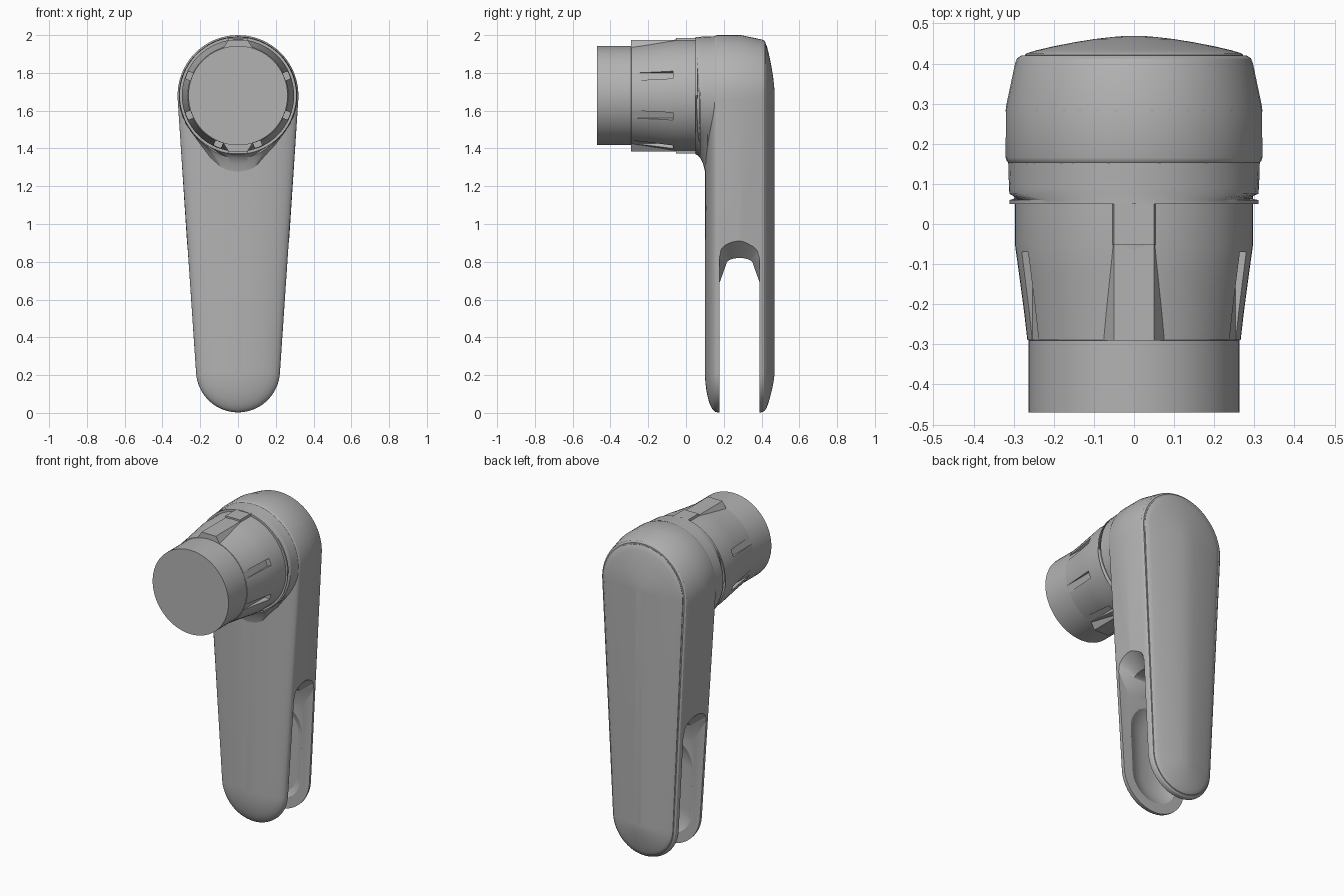
import bpy, bmesh, math
from mathutils import Matrix, Vector

cube = bpy.data.objects.get("Cube")
if cube:
    bpy.data.objects.remove(cube, do_unlink=True)

GREY = (0.45, 0.45, 0.45, 1)
grey = bpy.data.materials.new("satin_grey")
grey.use_nodes = True
grey.diffuse_color = GREY
grey.node_tree.nodes["Principled BSDF"].inputs["Base Color"].default_value = GREY

HUB_Z, TOE_Z = 1.68, 0.225
HUB_R, TOE_R = 0.32, 0.222
SLOT_Y = 0.284


def finish(name, bm):
    bmesh.ops.remove_doubles(bm, verts=bm.verts, dist=1e-5)
    bmesh.ops.recalc_face_normals(bm, faces=bm.faces)
    mesh = bpy.data.meshes.new(name)
    bm.to_mesh(mesh)
    bm.free()
    ob = bpy.data.objects.new(name, mesh)
    bpy.context.collection.objects.link(ob)
    mesh.materials.append(grey)
    return ob


def loft(name, sections):
    """Skin a list of closed point loops and cap both ends."""
    bm = bmesh.new()
    loops = [[bm.verts.new(p) for p in s] for s in sections]
    n = len(loops[0])
    for a, b in zip(loops, loops[1:]):
        for i in range(n):
            j = (i + 1) % n
            bm.faces.new((a[i], a[j], b[j], b[i]))
    bm.faces.new(loops[0])
    bm.faces.new(loops[-1])
    return finish(name, bm)


def capsule(y, r_top, r_low, z_top=HUB_Z, z_low=TOE_Z, seg=32):
    """Tapered capsule outline in the xz plane."""
    gap = z_top - z_low
    tilt = math.asin((r_top - r_low) / gap) if gap > 0.05 else 0
    pts = []
    for r, z, start, sweep in ((r_top, z_top, -tilt, math.pi + 2 * tilt),
                               (r_low, z_low, math.pi + tilt, math.pi - 2 * tilt)):
        for i in range(seg + 1):
            a = start + sweep * i / seg
            pts.append((r * math.cos(a), y, z + r * math.sin(a)))
    return pts


def circle(y, r):
    return capsule(y, r, r, HUB_Z, HUB_Z)


def prism(name, half_base, half_top, z0, z1, y0, y1):
    """Trapezoid in xz, extruded along y."""
    outline = ((-half_base, z0), (half_base, z0), (half_top, z1), (-half_top, z1))
    return loft(name, [[(x, y, z) for x, z in outline] for y in (y0, y1)])


def cut(target, cutter):
    cutter.hide_render = True
    mod = target.modifiers.new("cut", 'BOOLEAN')
    mod.operation = 'DIFFERENCE'
    mod.solver = 'EXACT'
    mod.object = cutter
    bpy.context.view_layer.objects.active = target
    bpy.ops.object.modifier_apply(modifier=mod.name)
    bpy.data.objects.remove(cutter, do_unlink=True)


# Long arm: domed front, tapering flanks, rim at the back
sections = []
for i in range(1, 13):
    t = math.radians(7.5 * i)
    f = math.sin(t)
    sections.append(capsule(0.165 - 0.065 * math.cos(t), HUB_R * f, TOE_R * f))
for y, rt, rb in ((0.29, 0.32, 0.225), (0.40, 0.297, 0.222),
                  (0.413, 0.292, 0.217), (0.42, 0.282, 0.208)):
    sections.append(capsule(y, rt, rb))
arm = loft("arm", sections)

# Domed back cover, set just inside the rim
dome = ((0.95, 0.41), (0.95, 0.422), (0.93, 0.426), (0.85, 0.433), (0.7, 0.443),
        (0.52, 0.453), (0.35, 0.461), (0.2, 0.466), (0.08, 0.469))
cover = loft("back_cover", [capsule(y, 0.287 * f, 0.215 * f) for f, y in dome])


# Open slot between the two lower plates, flared at its mouth
def slot_section(x, shoulder, half, top, base):
    right = [(0.106, -0.2), (0.106, base)]
    right += [(half * math.cos(a), shoulder + (top - shoulder) * math.sin(a))
              for a in (math.pi / 16 * k for k in range(8))]
    pts = right + [(0, top)] + [(-y, z) for y, z in reversed(right)]
    return [(x, SLOT_Y + y, z) for y, z in pts]


mouth = (0.85, 0.104, 0.91, 0.84)
throat = (0.79, 0.07, 0.82, 0.69)
slot = loft("slot_cutter", [slot_section(x, *(mouth if abs(x) > 0.2 else throat))
                            for x in (-0.5, -0.27, -0.18, 0.18, 0.27, 0.5)])

# Hollow inner faces of the two plates
hollow = []
for i in range(1, 12):
    t = math.radians(15 * i)
    f = min(1, 1.1 * math.sin(t))
    hollow.append(capsule(SLOT_Y - 0.15 * math.cos(t), 0.222 * f, 0.205 * f, 0.5))
cut(arm, slot)
cut(arm, loft("hollow_cutter", hollow))
# trim the cover's inner side where the hollow would reach it is not needed

# Round hub with a soft blend running down the front of the arm
blend = ((0.05, 0.31, 0, 0.31), (0.06, 0.31, 0.03, 0.285), (0.075, 0.311, 0.08, 0.25),
         (0.09, 0.312, 0.16, 0.20), (0.10, 0.312, 0.26, 0.14), (0.115, 0.313, 0.36, 0.10),
         (0.15, 0.314, 0.36, 0.10), (0.285, 0.32, 0.30, 0.12))
hub = loft("hub", [capsule(y, rt, rb, HUB_Z, HUB_Z - drop) for y, rt, drop, rb in blend])

# Stepped nozzle: straight spigot, flared sleeve and neck
profile = ((-0.47, 0.263), (-0.29, 0.263), (-0.289, 0.266), (-0.22, 0.274),
           (-0.13, 0.286), (-0.05, 0.297), (0.08, 0.297))
nozzle = loft("nozzle", [circle(y, r) for y, r in profile])

# Grooves around the sleeve
for deg in (22, -22, 158, 202, -68, 248):
    bm = bmesh.new()
    bmesh.ops.create_cube(bm, size=1)
    move = (Matrix.Translation((0, -0.18, HUB_Z))
            @ Matrix.Rotation(math.radians(-deg), 4, 'Y')
            @ Matrix.Translation((0.314, 0, 0)) @ Matrix.Diagonal((0.1, 0.22, 0.042, 1)))
    bmesh.ops.transform(bm, matrix=move, verts=bm.verts)
    cut(nozzle, finish("groove_cutter", bm))

# Locating keys above and below the nozzle
keys = []
for side, label in ((1, "top"), (-1, "bottom")):
    def z(r):
        return HUB_Z + side * r
    keys.append(prism(label + "_key", 0.085, 0.05, z(0.24), z(0.295), -0.29, -0.05))
    keys.append(prism(label + "_key_stop", 0.06, 0.05, z(0.26), z(0.306), -0.052, 0.06))

# Smooth shading with crisp edges
for ob in [arm, cover, hub, nozzle] + keys:
    bpy.ops.object.select_all(action='DESELECT')
    ob.select_set(True)
    bpy.context.view_layer.objects.active = ob
    bpy.ops.object.shade_smooth_by_angle(angle=math.radians(30))
